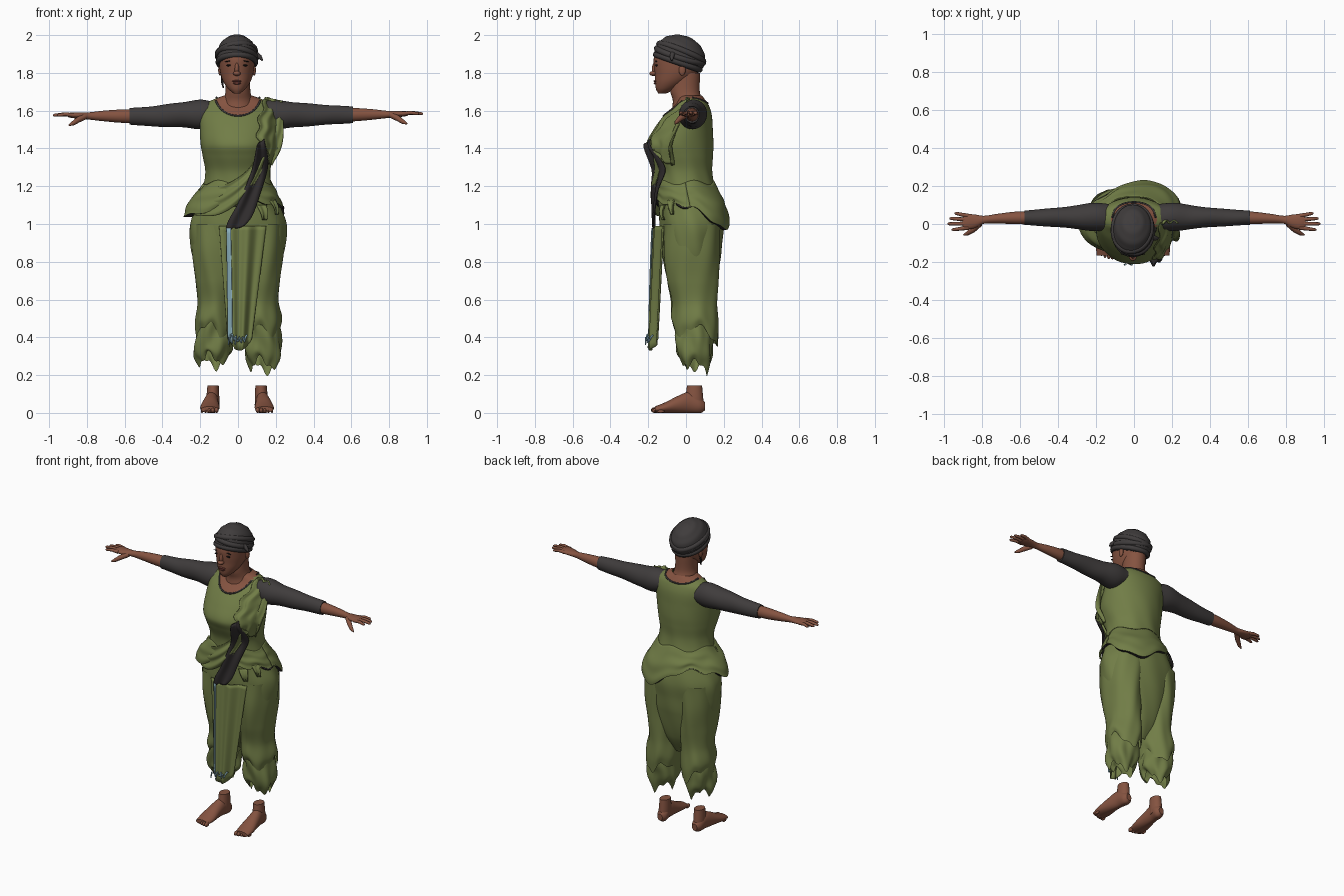
import bpy, bmesh, math
from math import sin, cos, pi, exp
from mathutils import Vector, Matrix

if "Cube" in bpy.data.objects:
    bpy.data.objects.remove(bpy.data.objects["Cube"])

def mat(name, r, g, b):
    m = bpy.data.materials.new(name)
    m.diffuse_color = (r, g, b, 1)
    m.use_nodes = True
    m.node_tree.nodes["Principled BSDF"].inputs["Base Color"].default_value = m.diffuse_color
    return m

GREEN = mat("olive cloth", .165, .205, .062)
GREY = mat("charcoal cloth", .05, .045, .045)
LINING = mat("dark lining", .03, .026, .027)
SKIN = mat("brown skin", .235, .087, .052)
LIP = mat("lip brown", .16, .045, .035)
DARK = mat("eye black", .012, .01, .01)
BLUE = mat("pale blue trim", .27, .45, .53)

def at(keys, t):
    """Smooth interpolation through rows of (t, values...)."""
    t = min(max(t, keys[0][0]), keys[-1][0])
    i = next(k for k in range(len(keys) - 1) if t <= keys[k + 1][0])
    def slope(k, c):
        a, b = keys[max(k - 1, 0)], keys[min(k + 1, len(keys) - 1)]
        return (b[c] - a[c]) / (b[0] - a[0])
    p, q = keys[i], keys[i + 1]
    h = q[0] - p[0]
    s = (t - p[0]) / h
    return [(2*s**3 - 3*s*s + 1)*p[c] + (s**3 - 2*s*s + s)*h*slope(i, c)
            + (3*s*s - 2*s**3)*q[c] + (s**3 - s*s)*h*slope(i + 1, c) for c in range(1, len(p))]

def add(name, mesh, mats):
    for m in mats:
        mesh.materials.append(m)
    ob = bpy.data.objects.new(name, mesh)
    bpy.context.collection.objects.link(ob)
    return ob

def skin_grid(name, mats, rows, wrap=False, cap=False, rule=None, thick=0):
    """Quads between rows of points; rule(centre) picks a material slot."""
    bm = bmesh.new()
    vs = [[bm.verts.new(p) for p in r] for r in rows]
    n = len(rows[0])
    for a, b in zip(vs, vs[1:]):
        for j in range(n if wrap else n - 1):
            k = (j + 1) % n
            bm.faces.new((a[j], a[k], b[k], b[j]))
    if cap:
        bm.faces.new(vs[0])
        bm.faces.new(vs[-1])
    bmesh.ops.recalc_face_normals(bm, faces=bm.faces)
    if rule:
        for f in bm.faces:
            f.material_index = rule(f.calc_center_median())
    me = bpy.data.meshes.new(name)
    bm.to_mesh(me)
    bm.free()
    ob = add(name, me, mats)
    if thick:
        ob.modifiers.new("cloth", 'SOLIDIFY').thickness = thick
    return ob

def loft(name, mats, keys, axis='z', n=40, m=30, warp=None, hem=None, cap=False, rule=None, flip=1):
    """Elliptic rings (t, c1, c2, r1, r2) along an axis; hem makes the first edge ragged."""
    rows = []
    for i in range(m + 1):
        t = keys[0][0] + (keys[-1][0] - keys[0][0]) * i / m
        c1, c2, r1, r2 = at(keys, t)
        row = []
        for j in range(n):
            a = 2 * pi * j / n
            w = warp(a, t) if warp else 1
            p, q = c1 + r1 * w * cos(a), c2 + r2 * w * sin(a)
            s = t + (hem(a) * (1 - i / m) ** 5 if hem else 0)
            v = {'z': (p, q, s), 'x': (s, p, q), 'y': (p, s, max(q, 0))}[axis]
            row.append((v[0] * flip, v[1], v[2]))
        rows.append(row)
    return skin_grid(name, mats, rows, True, cap, rule)

def sheet(name, mats, f, nu=24, nv=24, rule=None, thick=.006):
    return skin_grid(name, mats, [[f(i / nu, j / nv) for j in range(nv + 1)] for i in range(nu + 1)],
                     rule=rule, thick=thick)

def ball(name, m, loc, size, rot=0):
    me = bpy.data.meshes.new(name)
    bm = bmesh.new()
    M = Matrix.Translation(loc) @ Matrix.Rotation(rot, 4, 'Y') @ Matrix.Diagonal((*size, 1))
    bmesh.ops.create_uvsphere(bm, u_segments=18, v_segments=12, radius=1, matrix=M)
    bm.to_mesh(me)
    bm.free()
    return add(name, me, [m])

def tube(name, m, pts, radii, cyclic=False):
    cu = bpy.data.curves.new(name, 'CURVE')
    cu.dimensions, cu.bevel_depth, cu.bevel_resolution, cu.use_fill_caps = '3D', 1, 3, True
    sp = cu.splines.new('POLY')
    sp.points.add(len(pts) - 1)
    for p, co, r in zip(sp.points, pts, radii):
        p.co, p.radius = (*co, 1), r
    sp.use_cyclic_u = cyclic
    tmp = bpy.data.objects.new("tmp", cu)
    bpy.context.collection.objects.link(tmp)
    me = bpy.data.meshes.new_from_object(tmp.evaluated_get(bpy.context.evaluated_depsgraph_get()))
    bpy.data.objects.remove(tmp)
    me.materials.clear()
    return add(name, me, [m])

# Tunic and hips, with the bare neckline chosen by position
BODY = [(.5, 0, .04, .05, .04), (.62, 0, .035, .15, .105), (.8, 0, .03, .23, .15), (.9, 0, .03, .253, .16),
        (1.0, 0, .03, .255, .17), (1.1, 0, .02, .22, .163), (1.2, 0, .0, .182, .152), (1.28, 0, -.01, .172, .148),
        (1.36, 0, -.025, .187, .167), (1.42, 0, -.033, .198, .178), (1.5, 0, -.015, .202, .157),
        (1.58, 0, .012, .2, .124), (1.63, 0, .03, .18, .09), (1.655, 0, .028, .14, .075), (1.68, 0, .02, .075, .065)]

def neckline(p):
    return int((p.x / .122) ** 2 + ((p.z - 1.685) / (.112 if p.y < .03 else .045)) ** 2 < 1)

loft("tunic", [GREEN, SKIN], BODY, n=128, m=140, rule=neckline,
     warp=lambda a, z: 1 + .010 * sin(9 * a + 14 * z) * min(1, max(0, 1.5 - z) * 4))

def on_body(a, z, off):
    cx, cy, rx, ry = at(BODY, z)
    return (cx + (rx + off) * cos(a), cy + (ry + off) * sin(a), z)

def on_front(x, z, off, side=-1):
    cx, cy, rx, ry = at(BODY, z)
    return (x, cy + side * (ry * math.sqrt(max(.03, 1 - (x / rx) ** 2)) + off), z)

# Collar binding over the neckline, front and back
for side, depth in ((-1, .112), (1, .045)):
    ang = [.3 + (pi - .6) * i / 24 for i in range(25)]
    tube("collar", GREY, [on_front(.122 * cos(t), 1.685 - depth * sin(t), .001, side) for t in ang], [.005] * 25)

# Trouser legs: baggy upper layer over a gathered lower cuff
UPPER = [(.41, .128, .055, .092, .112), (.47, .126, .05, .104, .124), (.58, .12, .045, .093, .12),
         (.7, .122, .035, .103, .135), (.85, .125, .03, .118, .148), (1.0, .12, .03, .125, .15)]
CUFF = [(.275, .135, .045, .066, .066), (.31, .134, .045, .094, .088), (.36, .132, .045, .1, .096),
        (.44, .128, .05, .092, .105), (.55, .12, .045, .08, .105)]
for s, side in ((-1, "left"), (1, "right")):
    loft(side + "_trouser_leg", [GREEN], UPPER, flip=s, n=56, m=44,
         warp=lambda a, z: 1 + .06 * sin(3 * a + 13 * z + s) * max(0, 1 - z) + .018 * sin(7 * a - 11 * z),
         hem=lambda a: .035 * sin(3 * a + s) + .015 * sin(7 * a) - .025 * sin(a - .6))
    loft(side + "_trouser_cuff", [GREEN], CUFF, flip=s, n=56, m=24,
         warp=lambda a, z: 1 + .07 * sin(4 * a + 30 * z + s) + .03 * sin(9 * a),
         hem=lambda a: .028 * sin(3 * a + s) + .014 * sin(7 * a + 2 * s) - .012 - .012 * s - .015 * sin(a))

# Hanging front panel with pleats, trim stripe and hem stitching
def panel(u, v, out=0):
    left, right = -.10 + .045 * u, .15 - .075 * u
    x = left + (right - left) * v
    z = .99 - .6 * u - u ** 4 * .06 * sin(pi * v)
    y = -.165 - .03 * u + .035 * abs(2 * v - .75) ** 2 + .010 * sin(v * 17 + .5) - out
    return (x, y, z)

def stripe(u, v):
    x, y, z = panel(.02 + .97 * u, .15 + .10 * v - .08 * u)
    return (-.062 + .008 * u + .024 * v, y - .010, z)

sheet("front_panel", [GREEN], panel, 24, 40)
sheet("panel_stripe", [BLUE], stripe, 20, 5, thick=.004)
tube("hem_trim", BLUE, [panel(.93 + .02 * sin(i * 1.9), .1 + .65 * i / 16, .009) for i in range(17)], [.005] * 17)
for x in (-.045, -.01):
    tube("hem_tassel", BLUE, [(x, -.212, .40), (x - .006, -.214, .36)], [.005, .003])

# Gathered cloth around the waist, sagging at the front left hip and the back
def sag(a, mid, wide):
    d = (a - mid + pi) % (2 * pi) - pi
    return exp(-(d / wide) ** 2)

def waist(u, v):
    a = 2 * pi * u
    f, b = sag(a, -2.75, .6), sag(a, 1.0, .75)
    low = 1.11 - .075 * f - .13 * b + .010 * sin(9 * a) + .008 * sin(4 * a)
    bulge = .012 + .045 * f + .022 * b
    k = min(v / .8, 1)
    off = bulge * sin(pi / 2 * min(1, k * 1.4)) - max(0, v - .8) * 5 * (bulge - .002)
    off += (.006 * sin(5 * a + 9 * v) + .005 * sin(2 * a - 19 * v)) * k * (1 - k * .5)
    return on_body(a, 1.22 + (low - 1.22) * k + .012 * sin(5 * a) * (1 - k), off + .002)

ob = sheet("waist_drape", [GREEN, LINING], waist, 90, 25)
for i, p in enumerate(ob.data.polygons):
    p.material_index = int(i % 25 >= 20)

# Front swoop of the sash, rising from the left hip to the right bust
TOP = [(0, -.19, 1.21), (.35, -.09, 1.20), (.7, .06, 1.29), (1, .13, 1.44)]
LOW = [(0, -.265, 1.05), (.35, -.10, 1.05), (.7, .05, 1.16), (1, .17, 1.36)]

def swoop(u, v):
    (x0, z0), (x1, z1) = at(TOP, u), at(LOW, u)
    return on_front(x0 + (x1 - x0) * v, z0 + (z1 - z0) * v,
                    .010 + .026 * sin(pi / 2 * v) + .006 * sin(v * 14 + u * 5))

sheet("sash_swoop", [GREEN], swoop)

# Shoulder strap with lengthwise folds and a ragged inner edge
BAND = [(0, .19, .045, 1.672), (.3, .18, .06, 1.58), (.6, .172, .065, 1.48), (.85, .172, .045, 1.40), (1, .165, .015, 1.33)]

def strap(u, v):
    x, half, z = at(BAND, u)
    x += half * (2 * v - 1) - .010 * sin(u * 22) * (1 - v)
    return on_front(x, z - .02 * v, .006 + .022 * u + .008 * sin(v * 15 + u * 6))

sheet("shoulder_strap", [GREEN], strap, 30, 24)

# Dark lining of the sash hanging open
EDGE = [(0, .12, .02, 1.42), (.3, .115, .045, 1.28), (.6, .06, .055, 1.12), (.85, .01, .065, 1.01), (1, -.015, .05, .96)]

def lining(u, v):
    x, w, z = at(EDGE, u)
    return on_front(x + w * (2 * v - 1), z + .03 * v, .034 + .007 * sin(9 * v))

sheet("sash_lining", [LINING], lining)

# Torn scraps on the right hip
for a, z in ((-.6, 1.13), (-1.0, 1.10)):
    sheet("hip_scrap", [GREEN], lambda u, v: on_body(a + .26 * (v - .5) * (1 - .6 * u), z - .08 * u,
          .008 + .012 * sin(pi * u) + .004 * sin(8 * v)), 8, 8)

# Arms, sleeves and hands
for s, side in ((-1, "left"), (1, "right")):
    d = -.008 if s < 0 else 0
    e = .575 if s < 0 else .61
    loft(side + "_sleeve", [GREY], [(.12, .035, 1.59 + d, .07, .06), (.2, .037, 1.58, .075, .078),
         (.3, .036, 1.578, .062, .066), (.45, .034, 1.578 + d, .047, .054), (e, .033, 1.578 + d, .038, .043)],
         axis='x', flip=s, cap=True, warp=lambda a, x: 1 + .02 * sin(30 * x + 2 * a))
    loft(side + "_forearm", [SKIN], [(.5, .033, 1.578 + d, .034, .038), (.62, .032, 1.579 + d, .033, .035),
         (.72, .028, 1.58 + d, .025, .027), (.79, .022, 1.58 + d, .021, .019), (.83, .015, 1.582 + d, .034, .017),
         (.88, .012, 1.584 + d, .041, .015), (.9, .012, 1.584 + d, .036, .010)], axis='x', flip=s, n=24, cap=True)
    for y0, y1, tip in ((-.02, -.03, .958), (.002, .001, .98), (.023, .029, .97), (.043, .056, .943)):
        tube(side + "_finger", SKIN, [(s * .87, y0, 1.584 + d), (s * (.87 + tip) / 2, (y0 + y1) / 2, 1.589 + d),
             (s * (tip - .008), y1, 1.584 + d), (s * tip, y1, 1.583 + d)], [.011, .010, .008, .003])
    tube(side + "_thumb", SKIN, [(s * .81, .002, 1.577 + d), (s * .845, -.03, 1.56 + d),
         (s * .875, -.05, 1.54 + d), (s * .895, -.058, 1.53 + d)], [.016, .015, .011, .004])

    # Bare feet, cut off above the ankle
    cx = .145 if s < 0 else .135
    loft(side + "_foot", [SKIN], [(-.165, cx + .006, .018, .045, .016), (-.11, cx + .004, .028, .051, .028),
         (-.04, cx, .045, .043, .046), (.02, cx - .006, .055, .036, .056), (.075, cx - .012, .04, .034, .042),
         (.1, cx - .012, .035, .018, .022)], axis='y', flip=s, n=28, cap=True)
    loft(side + "_ankle", [SKIN], [(.03, cx - .012, .05, .033, .045), (.08, cx - .012, .045, .034, .046),
         (.145, cx - .013, .045, .03, .04)], n=24, m=10, flip=s, cap=True)
    for i in range(5):
        r = .015 - .0015 * i
        ball(side + "_toe", SKIN, (s * (cx - .031 + .019 * i), -.166 + .004 * i * i * .5, r), (r * .75, .02, r))

    # Ears, eyes and brows
    ball(side + "_ear", SKIN, (s * .09 - .005, -.02, 1.815), (.010, .018, .03))
    ball(side + "_eye", DARK, (s * .042 - .006, -.156, 1.84), (.015, .007, .005), s * .1)
    ball(side + "_brow", DARK, (s * .044 - .006, -.157, 1.862), (.021, .005, .0025), s * .15)

# Neck and head
loft("neck", [SKIN], [(1.6, 0, .01, .095, .085), (1.655, 0, .008, .078, .078), (1.7, 0, -.005, .066, .078),
     (1.8, -.003, -.005, .066, .08)], n=32, m=14)
loft("head", [SKIN], [(1.692, -.006, -.125, .018, .022), (1.712, -.006, -.108, .043, .05), (1.75, -.006, -.078, .07, .086),
     (1.79, -.006, -.055, .085, .11), (1.83, -.006, -.045, .092, .124), (1.88, -.006, -.04, .094, .13),
     (1.93, -.006, -.035, .085, .115)], n=40, m=26, cap=True)
ball("nose_tip", SKIN, (-.006, -.172, 1.797), (.02, .022, .013))
ball("nose_bridge", SKIN, (-.006, -.163, 1.82), (.012, .018, .036))
ball("upper_lip", LIP, (-.006, -.161, 1.756), (.025, .011, .006))
ball("lower_lip", LIP, (-.006, -.159, 1.745), (.021, .012, .007))
tube("ear_ring", DARK, [(-.085, -.03, 1.785), (-.083, -.04, 1.75), (-.078, -.045, 1.72)], [.005, .007, .003])

# Head wrap: tilted dome with crossing bands and a small tied end
C = Vector((-.006, -.033, 1.887))
def dome(a, phi, k=1, tilt=-.33, roll=0):
    p = Vector((.108 * k * cos(a) * cos(phi), .137 * k * sin(a) * cos(phi), .113 * k * sin(phi)))
    return C + Matrix.Rotation(roll, 3, 'Y') @ Matrix.Rotation(tilt, 3, 'X') @ p

skin_grid("head_wrap", [GREY], [[dome(2 * pi * j / 40, -.45 + 2.0 * i / 18, 1 + .012 * sin(i * 1.5 + 2 * sin(2 * pi * j / 40)))
          for j in range(40)] for i in range(19)], wrap=True, cap=True)
for phi, tilt, roll in ((-.3, -.33, 0), (.05, -.3, .14), (.2, -.38, -.16)):
    tube("wrap_band", GREY, [dome(2 * pi * j / 40, phi, .93, tilt, roll) for j in range(40)],
         [.017] * 40, cyclic=True)
tube("wrap_tail", GREY, [(.095, -.07, 1.90), (.115, -.075, 1.885), (.13, -.075, 1.865)], [.014, .012, .004])

# Smooth shading with sharp edges kept
bpy.ops.object.select_all(action='SELECT')
bpy.context.view_layer.objects.active = bpy.context.selected_objects[0]
bpy.ops.object.shade_smooth_by_angle(angle=math.radians(40))
